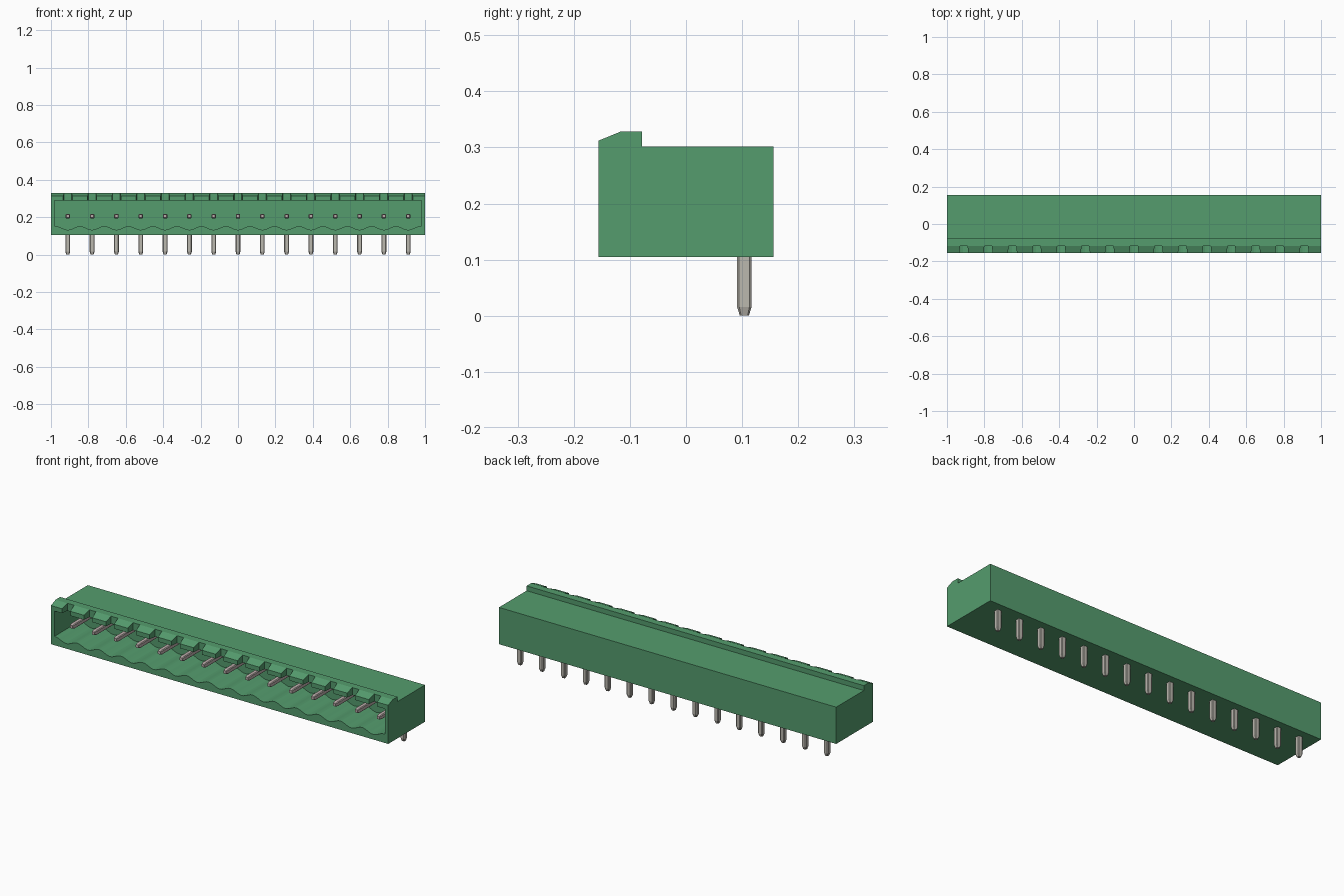
import bpy, bmesh, math
from mathutils import Matrix, Vector

cube = bpy.data.objects.get("Cube")
if cube:
    bpy.data.objects.remove(cube)

PINS, PITCH = 15, 0.13
pin_xs = [(i - (PINS - 1) / 2) * PITCH for i in range(PINS)]


def material(name, rgb):
    m = bpy.data.materials.new(name)
    m.use_nodes = True
    m.diffuse_color = (*rgb, 1)
    m.node_tree.nodes["Principled BSDF"].inputs["Base Color"].default_value = (*rgb, 1)
    return m


green = material("green plastic", (0.09, 0.335, 0.155))
tin = material("tin", (0.50, 0.48, 0.43))
contact = material("contact metal", (0.50, 0.42, 0.41))


def loft(bm, rings):
    """Closed solid through rings of equal point count."""
    loops = [[bm.verts.new(p) for p in ring] for ring in rings]
    for a, b in zip(loops, loops[1:]):
        for i in range(len(a)):
            j = (i + 1) % len(a)
            bm.faces.new((a[i], a[j], b[j], b[i]))
    bm.faces.new(loops[0])
    bm.faces.new(loops[-1])


def finish(name, bm, mat):
    bmesh.ops.recalc_face_normals(bm, faces=bm.faces[:])
    mesh = bpy.data.meshes.new(name)
    bm.to_mesh(mesh)
    bm.free()
    mesh.materials.append(mat)
    ob = bpy.data.objects.new(name, mesh)
    bpy.context.collection.objects.link(ob)
    return ob


# Housing: side profile with a chamfered front lip, run along x
profile = [(-0.156, 0.105), (0.156, 0.105), (0.156, 0.302),
           (-0.078, 0.302), (-0.078, 0.328), (-0.117, 0.328), (-0.156, 0.312)]
bm = bmesh.new()
loft(bm, [[(x, y, z) for y, z in profile] for x in (-1, 1)])
housing = finish("housing", bm, green)

# Cavity cutter with a scalloped floor, one trough under each contact
steps = PINS * 10
floor = []
for i in range(steps + 1):
    x = -0.98 + 1.96 * i / steps
    floor.append((x, 0.142 - 0.01 * math.cos(2 * math.pi * x / PITCH)))
outline = floor + [(0.98, 0.288), (-0.98, 0.288)]
bm = bmesh.new()
loft(bm, [[(x, y, z) for x, z in outline] for y in (-0.2, 0.06)])
cavity = finish("cavity_cutter", bm, green)

# Notch cutters through the lip, wider at the front
bm = bmesh.new()
for x in pin_xs:
    plan = [(x - 0.026, -0.17), (x + 0.026, -0.17), (x + 0.02, -0.117), (x - 0.02, -0.117)]
    loft(bm, [[(px, py, z) for px, py in plan] for z in (0.27, 0.35)])
notches = finish("notch_cutter", bm, green)

# Cut the housing, then drop the cutters
for cutter in (cavity, notches):
    cutter.hide_render = True
    mod = housing.modifiers.new("cut", 'BOOLEAN')
    mod.operation = 'DIFFERENCE'
    mod.solver = 'EXACT'
    mod.object = cutter
bpy.context.view_layer.update()
deps = bpy.context.evaluated_depsgraph_get()
cut_mesh = bpy.data.meshes.new_from_object(housing.evaluated_get(deps))
housing.modifiers.clear()
housing.data = cut_mesh
for cutter in (cavity, notches):
    bpy.data.objects.remove(cutter)


def section(half, chamfer):
    """Square outline with cut corners."""
    c = half - chamfer
    return [(half, -c), (half, c), (c, half), (-c, half),
            (-half, c), (-half, -c), (-c, -half), (c, -half)]


def pin_mesh(name, start, axis_turn, length, half, tip_half, tip, mat):
    """Tapered pin, pointing along local z from its start."""
    bm = bmesh.new()
    stations = [(0, half), (length - tip, half), (length, tip_half)]
    place = Matrix.Translation(start) @ axis_turn
    loft(bm, [[place @ Vector((u, v, d)) for u, v in section(h, h * 0.3)]
              for d, h in stations])
    return finish(name, bm, mat)


# Solder legs below and contacts inside the cavity
down = Matrix.Rotation(math.pi, 4, 'X')
forward = Matrix.Rotation(math.pi / 2, 4, 'X')
for i, x in enumerate(pin_xs, 1):
    pin_mesh(f"solder_leg_{i}", Vector((x, 0.104, 0.12)), down,
             0.12, 0.013, 0.008, 0.016, tin)
    pin_mesh(f"contact_{i}", Vector((x, 0.07, 0.205)), forward,
             0.182, 0.012, 0.008, 0.016, contact)
